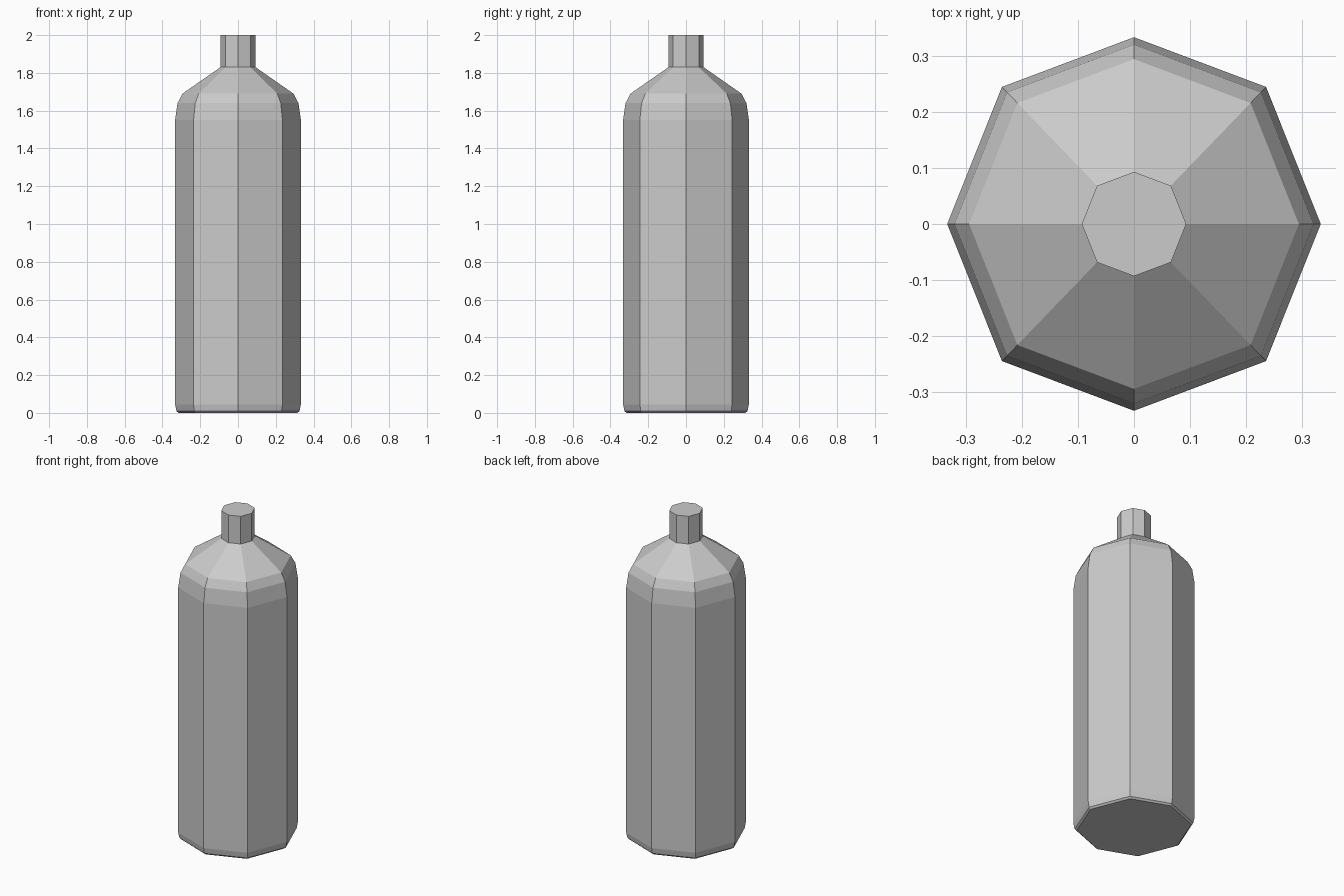
import bpy, bmesh, math

if "Cube" in bpy.data.objects:
    bpy.data.objects.remove(bpy.data.objects["Cube"])

SIDES = 8
# (radius, height) from base to cap
PROFILE = [(0.315, 0.0), (0.326, 0.01), (0.333, 0.045), (0.333, 1.55),
           (0.32, 1.64), (0.294, 1.69), (0.093, 1.83), (0.093, 2.0)]


def ring(bm, r, z):
    verts = []
    for i in range(SIDES):
        a = 2 * math.pi * i / SIDES
        # diagonal corners sit slightly further out in y
        sy = 1.038 if i % 2 else 1.0
        verts.append(bm.verts.new((r * math.cos(a), r * math.sin(a) * sy, z)))
    return verts


# Bottle: lofted octagonal rings with flat base and top
bm = bmesh.new()
rings = [ring(bm, r, z) for r, z in PROFILE]
for low, high in zip(rings, rings[1:]):
    for i in range(SIDES):
        j = (i + 1) % SIDES
        bm.faces.new((low[i], low[j], high[j], high[i]))
bm.faces.new(rings[0][::-1])
bm.faces.new(rings[-1])
bmesh.ops.recalc_face_normals(bm, faces=bm.faces[:])

mesh = bpy.data.meshes.new("bottle")
bm.to_mesh(mesh)
bm.free()
bpy.context.collection.objects.link(bpy.data.objects.new("bottle", mesh))
